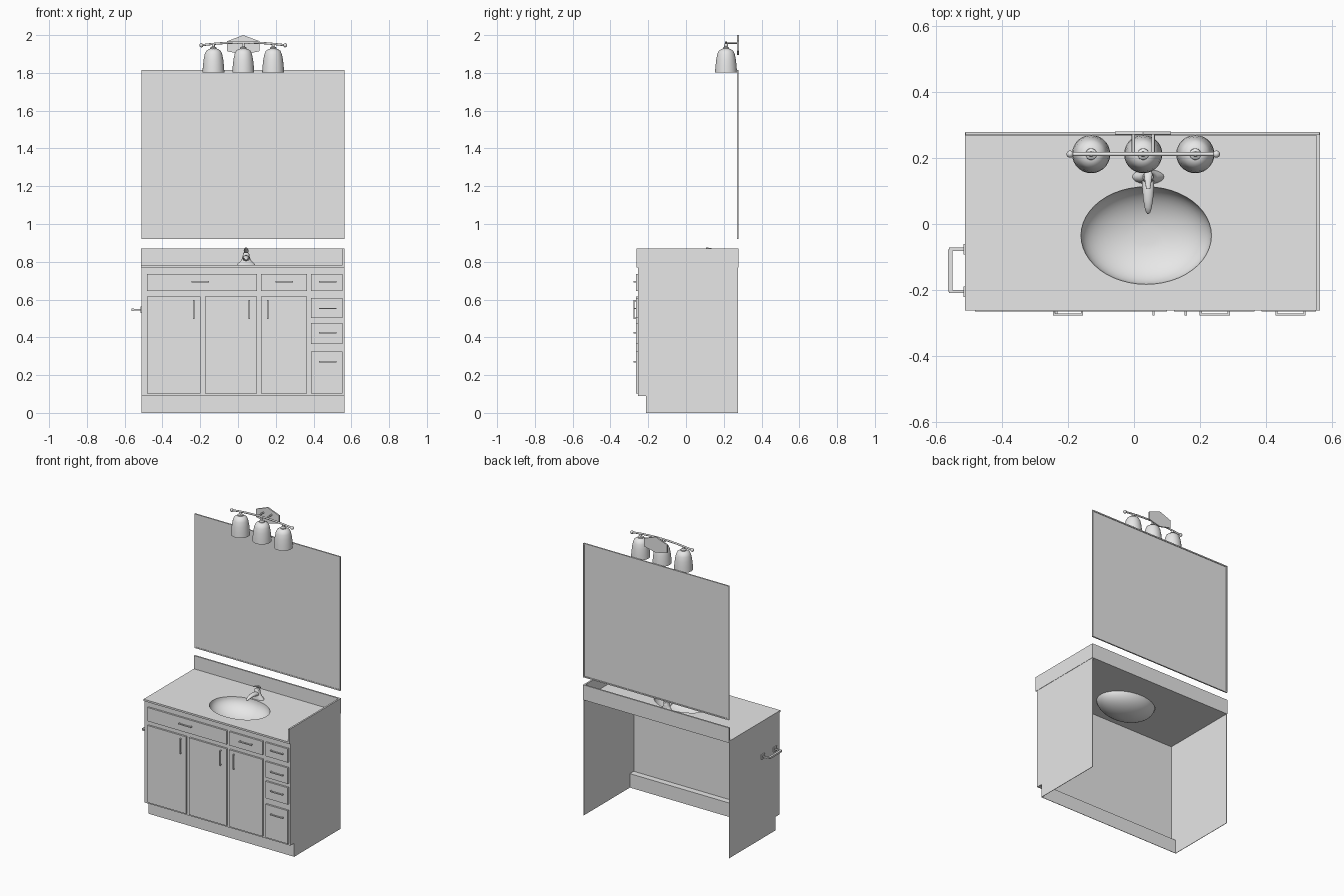
import bpy, bmesh, math
from mathutils import Vector

if "Cube" in bpy.data.objects:
    bpy.data.objects.remove(bpy.data.objects["Cube"])

grey = bpy.data.materials.new("light grey")
grey.diffuse_color = (0.8, 0.8, 0.8, 1)
grey.use_nodes = True
grey.node_tree.nodes["Principled BSDF"].inputs["Base Color"].default_value = grey.diffuse_color


def finish(name, bm, smooth=False):
    bmesh.ops.recalc_face_normals(bm, faces=bm.faces[:])
    me = bpy.data.meshes.new(name)
    bm.to_mesh(me)
    bm.free()
    me.materials.append(grey)
    if smooth:
        me.shade_smooth()
        me.set_sharp_from_angle(angle=math.radians(40))
    ob = bpy.data.objects.new(name, me)
    bpy.context.collection.objects.link(ob)
    return ob


def add_box(bm, x0, x1, y0, y1, z0, z1):
    vs = bmesh.ops.create_cube(bm, size=1)["verts"]
    for v in vs:
        v.co = (x0 + (v.co.x + .5) * (x1 - x0), y0 + (v.co.y + .5) * (y1 - y0),
                z0 + (v.co.z + .5) * (z1 - z0))


def boxes(name, *dims):
    bm = bmesh.new()
    for d in dims:
        add_box(bm, *d)
    return finish(name, bm)


def prism(name, pts, offset):
    bm = bmesh.new()
    f = bm.faces.new([bm.verts.new(p) for p in pts])
    r = bmesh.ops.extrude_face_region(bm, geom=[f])
    bmesh.ops.translate(bm, vec=offset, verts=[e for e in r["geom"] if isinstance(e, bmesh.types.BMVert)])
    return finish(name, bm)


def loft(name, rings, cap=(True, True)):
    """Skin a list of rings (each a list of points)."""
    bm = bmesh.new()
    rows = [[bm.verts.new(p) for p in r] for r in rings]
    n = len(rows[0])
    for a, b in zip(rows, rows[1:]):
        for i in range(n):
            bm.faces.new((a[i], a[(i + 1) % n], b[(i + 1) % n], b[i]))
    if cap[0]:
        bm.faces.new(rows[0])
    if cap[1]:
        bm.faces.new(rows[-1])
    return finish(name, bm, True)


def flat_ring(cx, cy, z, rx, ry, n=24):
    return [(cx + rx * math.cos(2 * math.pi * i / n), cy + ry * math.sin(2 * math.pi * i / n), z)
            for i in range(n)]


def upright_ring(cx, y, cz, rx, rz, n=16):
    return [(x, y, z) for x, z, _ in flat_ring(cx, cz, 0, rx, rz, n)]


def tube(name, pts, r, n=10):
    rings = []
    pts = [Vector(p) for p in pts]
    for i, p in enumerate(pts):
        d = (pts[min(i + 1, len(pts) - 1)] - pts[max(i - 1, 0)]).normalized()
        q = d.to_track_quat('Z', 'Y')
        rings.append([p + q @ Vector(c) for c in flat_ring(0, 0, 0, r, r, n)])
    return loft(name, rings)


# --- cabinet shell, open at the back and below ---
XL, XR, YB, YF, YK = -.511, .563, .275, -.253, -.212
T = .003
side = [(YB, 0), (YB, .775), (YF, .775), (YF, .09), (YK, .09), (YK, 0)]
prism("left_side", [(XL, y, z) for y, z in side], (T, 0, 0))
prism("right_side", [(XR - T, y, z) for y, z in side], (T, 0, 0))
boxes("cabinet_front", (XL, XR, YF, YF + T, .09, .775))
boxes("toe_kick", (XL, XR, YK, YK + T, 0, .09), (XL, XR, YF, YK + T, .09, .093))

# --- doors and drawers ---
cols = {"wide": (-.483, .1), "middle": (.121, .366), "narrow": (.387, .552)}
drawers = [("wide", .645, .736, -.2), ("middle", .645, .736, .245), ("narrow", .645, .736, .475),
           ("narrow", .503, .609, .475), ("narrow", .365, .477, .475), ("narrow", .103, .324, .475)]
handle_z = [.695, .695, .695, .553, .425, .27]
for (c, z0, z1, hx), hz in zip(drawers, handle_z):
    boxes("drawer_front", (*cols[c], -.265, YF, z0, z1))
    h, t = .046, .0035
    boxes("drawer_handle", (hx - h, hx + h, -.278, -.272, hz - t, hz + t),
          (hx - h, hx - h + .007, -.273, -.264, hz - t, hz + t),
          (hx + h - .007, hx + h, -.273, -.264, hz - t, hz + t))
for x0, x1, hx in [(-.483, -.198, -.235), (-.175, .1, .059), (.121, .366, .157)]:
    boxes("door", (x0, x1, -.265, YF, .103, .616))
    t = .0035
    boxes("door_handle", (hx - t, hx + t, -.278, -.272, .497, .597),
          (hx - t, hx + t, -.273, -.264, .497, .504),
          (hx - t, hx + t, -.273, -.264, .590, .597))

# --- countertop with an oval opening ---
BX, BY, RX, RY, ZT = .037, -.035, .198, .148, .782
bm = bmesh.new()
outer = [(-.513, -.262, ZT), (.565, -.262, ZT), (.565, .278, ZT), (-.513, .278, ZT)]
for loop in (outer, flat_ring(BX, BY, ZT, RX, RY, 48)):
    vs = [bm.verts.new(p) for p in loop]
    for i in range(len(vs)):
        bm.edges.new((vs[i], vs[(i + 1) % len(vs)]))
bmesh.ops.triangle_fill(bm, use_beauty=True, edges=bm.edges[:], normal=(0, 0, 1))
r = bmesh.ops.extrude_face_region(bm, geom=bm.faces[:])
bmesh.ops.translate(bm, vec=(0, 0, -.012), verts=[e for e in r["geom"] if isinstance(e, bmesh.types.BMVert)])
finish("countertop", bm)

# --- basin ---
rings = []
for i in range(12):
    a = math.pi / 2 * i / 12.5
    rings.append(flat_ring(BX, BY, ZT - .1 * math.sin(a), RX * math.cos(a), RY * math.cos(a), 48))
loft("basin", rings, (False, True))

# --- splash boards ---
boxes("back_splash", (-.513, .565, .268, .278, ZT, .87))
boxes("side_splash", (.554, .565, -.262, .268, ZT, .87))

# --- faucet: flared base, tapering spout, lever ---
FX = .043
loft("faucet_base", [flat_ring(FX, .143, z, rx, ry, 20) for z, rx, ry in
                     [(ZT, .048, .022), (.79, .045, .021), (.805, .028, .02),
                      (.825, .019, .019), (.845, .016, .017), (.85, .010, .012)]])
loft("faucet_spout", [upright_ring(FX, y, z, rx, rz) for y, z, rx, rz in
                      [(.15, .812, .018, .016), (.11, .822, .018, .013), (.075, .823, .015, .010),
                       (.05, .819, .011, .008), (.036, .813, .007, .006), (.031, .81, .003, .003)]])
loft("faucet_lever", [upright_ring(FX, y, z, rx, rz) for y, z, rx, rz in
                      [(.165, .848, .010, .006), (.15, .858, .013, .010),
                       (.13, .867, .010, .006), (.106, .873, .006, .003)]])

# --- roll holder on the left side ---
bx = []
for y in (-.205, -.077):
    bx += [(-.517, -.511, y - .016, y + .016, .53, .562), (-.562, -.515, y - .005, y + .005, .541, .551)]
boxes("roll_holder_posts", *bx)
boxes("roll_holder_bar", (-.565, -.551, -.205, -.077, .54, .552))

# --- mirror ---
M0, M1, Z0, Z1, F = -.511, .563, .921, 1.815, .008
boxes("mirror_panel", (M0 + F, M1 - F, .272, .275, Z0 + F, Z1 - F))
boxes("mirror_frame", (M0, M1, .270, .279, Z0, Z0 + F), (M0, M1, .270, .279, Z1 - F, Z1),
      (M0, M0 + F, .270, .279, Z0 + F, Z1 - F), (M1 - F, M1, .270, .279, Z0 + F, Z1 - F))

# --- wall lamp ---
LX, LY = .028, .212
hexa = [(0, 2.0), (.085, 1.968), (.085, 1.915), (0, 1.895), (-.085, 1.915), (-.085, 1.968)]
prism("lamp_plate", [(LX + x, .271, z) for x, z in hexa], (0, .009, 0))


def bar_z(dx):
    return 1.961 - .3 * dx * dx


tube("lamp_bar", [(LX + d * .0225, LY, bar_z(d * .0225)) for d in range(-10, 11)], .006)
for s in (-1, 1):
    bm = bmesh.new()
    bmesh.ops.create_uvsphere(bm, u_segments=14, v_segments=8, radius=.011)
    bmesh.ops.translate(bm, vec=(LX + s * .222, LY, bar_z(.222)), verts=bm.verts[:])
    finish("bar_end_ball", bm, True)
    tube("lamp_arm", [(LX + s * .03, LY, 1.959), (LX + s * .03, .272, 1.959)], .005)

# bell shades, open below with an inner wall
bell = [(.054, 1.803), (.058, 1.803), (.056, 1.835), (.052, 1.87), (.046, 1.9),
        (.038, 1.917), (.026, 1.925), (.017, 1.928)]
inner = [(.014, 1.921), (.034, 1.912), (.043, 1.895), (.049, 1.865), (.053, 1.83), (.054, 1.803)]
for dx in (-.158, 0, .158):
    x = LX + dx
    loft("lamp_shade", [flat_ring(x, LY, z, r, r, 28) for r, z in bell], (False, True))
    loft("shade_lining", [flat_ring(x, LY, z, r, r, 28) for r, z in inner], (True, False))
    loft("shade_socket", [flat_ring(x, LY, z, r, r, 14) for r, z in
                          [(.018, 1.925), (.017, 1.934), (.008, 1.939), (.006, bar_z(dx))]])
